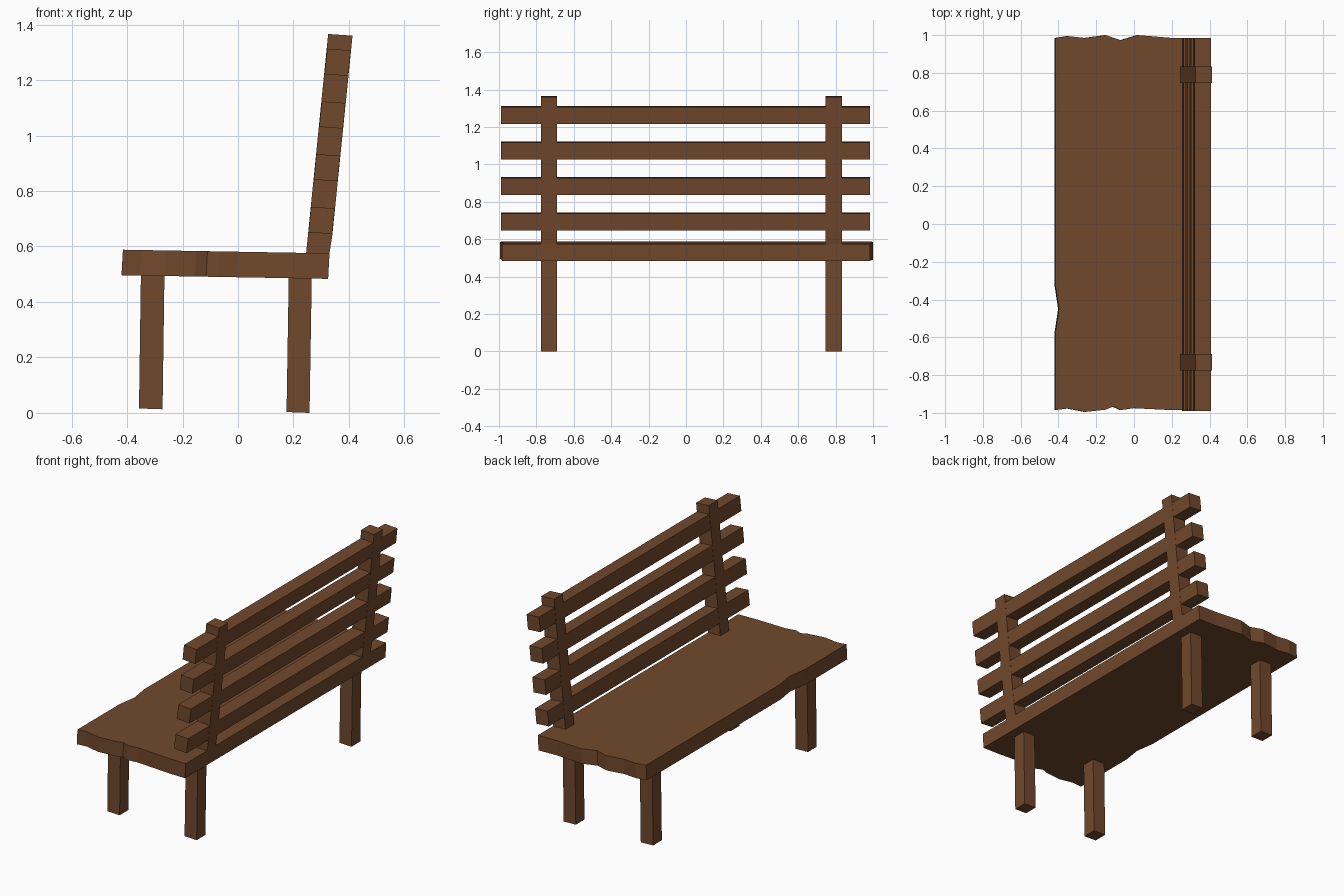
import bpy
import bmesh

if "Cube" in bpy.data.objects:
    bpy.data.objects.remove(bpy.data.objects["Cube"], do_unlink=True)

wood = bpy.data.materials.new("brown_wood")
wood.use_nodes = True
color = (0.165, 0.066, 0.025, 1)
wood.diffuse_color = color
wood.node_tree.nodes["Principled BSDF"].inputs["Base Color"].default_value = color


def extrude(name, points, offset):
    """Close a planar outline and sweep it along the offset."""
    bm = bmesh.new()
    face = bm.faces.new([bm.verts.new(p) for p in points])
    swept = bmesh.ops.extrude_face_region(bm, geom=[face])["geom"]
    verts = [v for v in swept if isinstance(v, bmesh.types.BMVert)]
    bmesh.ops.translate(bm, verts=verts, vec=offset)
    bmesh.ops.recalc_face_normals(bm, faces=bm.faces)
    mesh = bpy.data.meshes.new(name)
    bm.to_mesh(mesh)
    bm.free()
    mesh.materials.append(wood)
    obj = bpy.data.objects.new(name, mesh)
    bpy.context.collection.objects.link(obj)


def beam(name, profile, y0, y1):
    """Sweep a side profile of (x, z) points along y."""
    extrude(name, [(x, y0, z) for x, z in profile], (0, y1 - y0, 0))


# Seat: a slightly tilted slab with rough-sawn ends and a nick in front
left_end = [(-.415, .985), (-.35, .995), (-.26, .985), (-.15, 1), (-.07, .973),
            (.02, 1), (.2, .985), (.33, .985)]
right_end = [(.33, -.985), (.2, -.985), (0, -.975), (-.07, -.985), (-.11, -.967),
             (-.15, -.983), (-.26, -.995), (-.35, -.977), (-.415, -.985)]
front_nick = [(-.415, -.57), (-.397, -.45), (-.415, -.33)]
outline = left_end + right_end + front_nick
extrude("seat", [(x, y, .581 - .0175 * x) for x, y in outline], (-.005, 0, -.092))

# Legs and back posts on each side
for side, y0 in (("right", -.775), ("left", .747)):
    y1 = y0 + .086
    beam(side + "_front_leg", [(-.357, .016), (-.272, .013), (-.265, .505), (-.35, .505)], y0, y1)
    beam(side + "_rear_leg", [(.175, .003), (.258, 0), (.266, .495), (.183, .495)], y0, y1)
    beam(side + "_back_post", [(.243, .55), (.327, .55), (.33, .577), (.34, .64),
                               (.413, 1.36), (.325, 1.366)], y0, y1)

# Back slats follow the lean of the posts, set a hair inside their faces
lean = .102
for i in range(4):
    low = .645 + .19 * i
    high = low + .092

    def front(z):
        return .247 + lean * (z - .577)

    def rear(z):
        return .339 + lean * (z - .64)

    beam(f"back_slat_{i + 1}", [(front(low), low + .006), (rear(low), low),
                                (rear(high), high), (front(high), high + .006)], -.99, .985)
